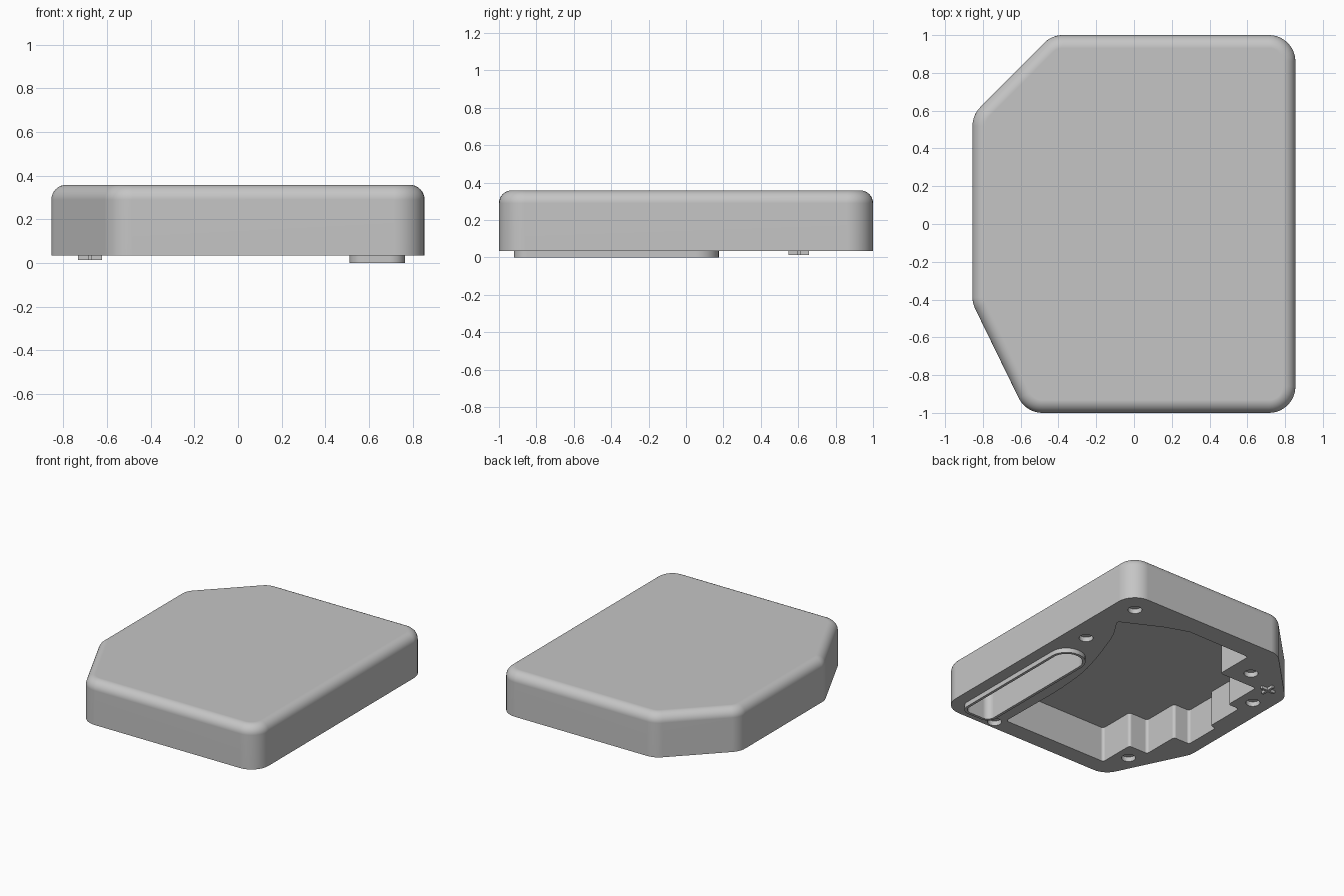
import bpy
import bmesh
import math
from mathutils import Vector, Matrix

default = bpy.data.objects.get("Cube")
if default:
    bpy.data.objects.remove(default, do_unlink=True)

BASE = 0.034      # underside of the housing
TOP = 0.358
CEILING = 0.295   # roof of the hollow inside

SHADE = (0.56, 0.56, 0.56, 1)
grey = bpy.data.materials.new("mid_grey")
grey.use_nodes = True
grey.diffuse_color = SHADE
grey.node_tree.nodes["Principled BSDF"].inputs["Base Color"].default_value = SHADE


def fillet(points, radius, steps=8):
    """Round each corner of a counter-clockwise outline; a point may carry its own radius."""
    result = []
    count = len(points)
    for i, point in enumerate(points):
        p = Vector(point[:2])
        into = p - Vector(points[i - 1][:2])
        out = Vector(points[(i + 1) % count][:2]) - p
        limit = 0.49 * min(into.length, out.length)
        into.normalize()
        out.normalize()
        turn = math.atan2(into.cross(out), into.dot(out))
        half = math.tan(abs(turn) / 2)
        reach = min((point[2] if len(point) > 2 else radius) * half, limit)
        normal = Vector((-into.y, into.x)) * math.copysign(reach / half, turn)
        start = p - into * reach
        for k in range(steps + 1):
            result.append(start + normal + Matrix.Rotation(turn * k / steps, 2) @ -normal)
    return result


def inset(points, distance):
    """Move every side of an outline inwards."""
    result = []
    for i, point in enumerate(points):
        p = Vector(point)
        a = (p - Vector(points[i - 1])).normalized()
        b = (Vector(points[(i + 1) % len(points)]) - p).normalized()
        shift = Vector((-a.y - b.y, a.x + b.x))
        result.append(p + shift * distance / (1 + a.dot(b)))
    return result


def loft(name, rings):
    """Skin a stack of (outline, height) rings and cap both ends."""
    bm = bmesh.new()
    loops = [[bm.verts.new((p[0], p[1], z)) for p in outline] for outline, z in rings]
    n = len(loops[0])
    for low, high in zip(loops, loops[1:]):
        for i in range(n):
            j = (i + 1) % n
            bm.faces.new((low[i], low[j], high[j], high[i]))
    bm.faces.new(loops[0][::-1])
    bm.faces.new(loops[-1])
    mesh = bpy.data.meshes.new(name)
    bm.to_mesh(mesh)
    bm.free()
    mesh.materials.append(grey)
    obj = bpy.data.objects.new(name, mesh)
    bpy.context.collection.objects.link(obj)
    return obj


def prism(name, outline, low, high):
    return loft(name, [(outline, low), (outline, high)])


def combine(target, tool, operation):
    """Apply a boolean and discard the tool."""
    mod = target.modifiers.new("cut", 'BOOLEAN')
    mod.object = tool
    mod.operation = operation
    mod.solver = 'EXACT'
    bpy.context.view_layer.objects.active = target
    bpy.ops.object.modifier_apply(modifier=mod.name)
    bpy.data.objects.remove(tool, do_unlink=True)


# Housing with two clipped corners and a rounded top edge
footprint = [(0.855, -1), (0.855, 1), (-0.435, 1), (-0.855, 0.577), (-0.855, -0.42), (-0.572, -1)]
CORNER, EDGE, STEPS = 0.14, 0.068, 8
rings = [(fillet(footprint, CORNER), BASE)]
for k in range(STEPS + 1):
    a = math.pi / 2 * k / STEPS
    d = EDGE * (1 - math.cos(a))
    rings.append((fillet(inset(footprint, d), CORNER - d), TOP - EDGE + EDGE * math.sin(a)))
housing = loft("housing", rings)

# Raised rim around the long slot
slot = [(0.51, -0.92, 0.07), (0.766, -0.92, 0.07), (0.766, 0.176), (0.51, 0.176)]
rim = prism("rim", fillet(slot, 0.125), 0, BASE + 0.02)
combine(housing, rim, 'UNION')

# Long slot inside the rim
inner = inset([p[:2] for p in slot], 0.02)
opening = [(*inner[0], 0.05), (*inner[1], 0.05), inner[2], inner[3]]
combine(housing, prism("slot_cutter", fillet(opening, 0.105), -0.1, CEILING), 'DIFFERENCE')

# Main hollow: curved side, slanted back corner, stepped side around the bosses
hollow = [
    (0.4, -0.872), (0.393, -0.33, 2), (0.418, -0.03, 2), (0.488, 0.21, 2), (0.588, 0.49, 2),
    (0.688, 0.64), (0.39, 0.79), (0.22, 0.85), (-0.3, 0.845), (-0.3, 0.553),
    (-0.612, 0.553), (-0.612, 0.265), (-0.705, 0.265), (-0.705, -0.035), (-0.752, -0.035),
    (-0.752, -0.315), (-0.618, -0.315), (-0.618, -0.597), (-0.46, -0.597), (-0.46, -0.872),
]
combine(housing, prism("hollow_cutter", fillet(hollow, 0.02, 4), -0.1, CEILING), 'DIFFERENCE')

# Shallow round screw holes
for x, y in [(0.697, 0.84), (0.705, 0.335), (-0.46, 0.685), (-0.725, 0.39), (-0.56, -0.725), (0.45, -0.935)]:
    circle = [(x + 0.048 * math.cos(t * math.pi / 12), y + 0.048 * math.sin(t * math.pi / 12))
              for t in range(24)]
    combine(housing, prism("hole_cutter", circle, -0.1, BASE + 0.035), 'DIFFERENCE')

# Small raised cross on the underside
arm, half = 0.009, 0.055
quarter = [Vector((half, -arm)), Vector((half, arm)), Vector((arm, arm))]
cross = [Matrix.Rotation(q * math.pi / 2, 2) @ p + Vector((-0.678, 0.602))
         for q in range(4) for p in quarter]
prism("raised_cross", cross, 0.014, BASE + 0.001)

# Smooth rounded areas, keep edges sharp and flat faces flat
bpy.ops.object.select_all(action='DESELECT')
housing.select_set(True)
bpy.context.view_layer.objects.active = housing
bpy.ops.object.shade_smooth_by_angle(angle=math.radians(30))
flatten = housing.modifiers.new("flat_face_normals", 'WEIGHTED_NORMAL')
flatten.keep_sharp = True
